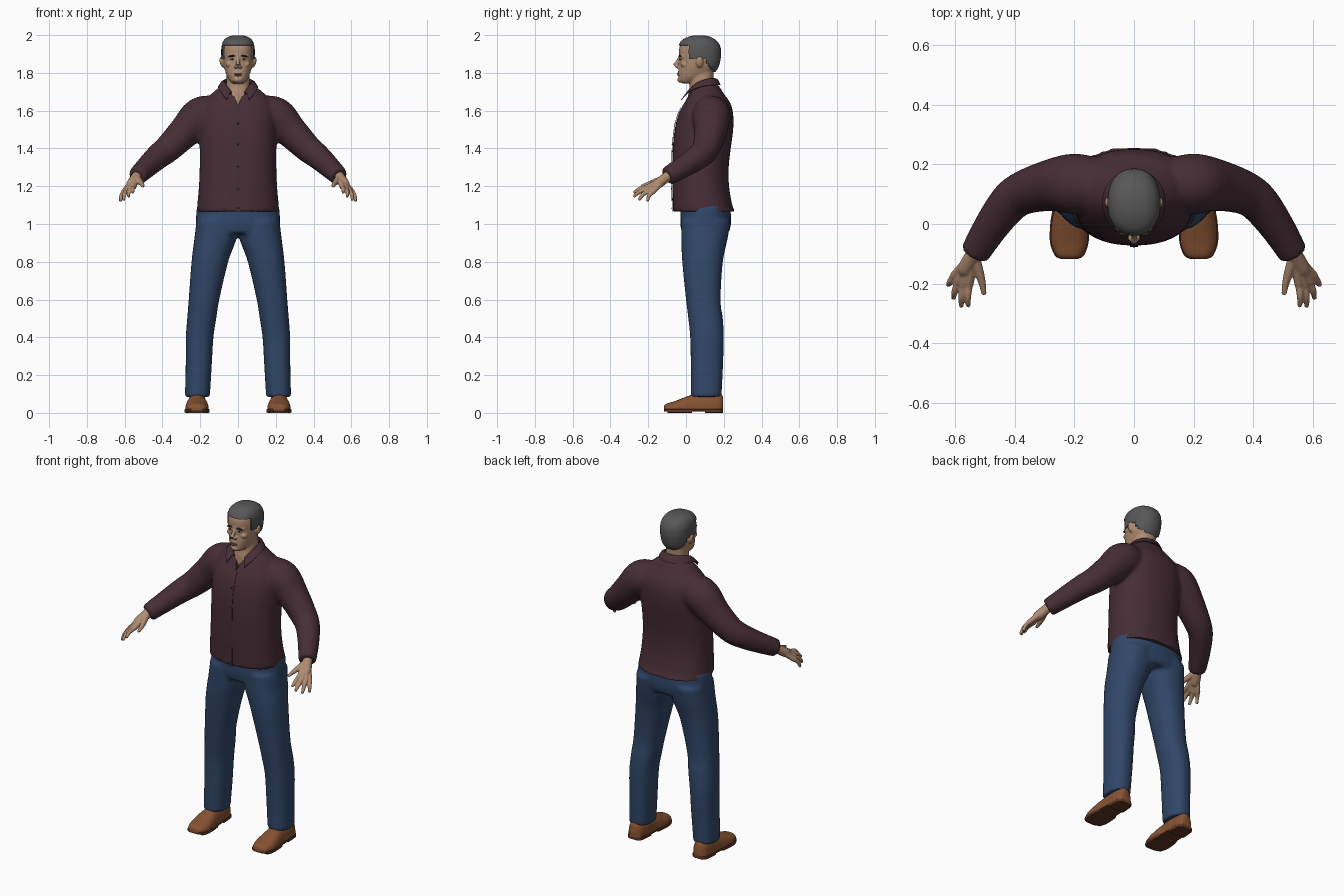
import bpy, bmesh, math
from mathutils import Vector, Matrix

cube = bpy.data.objects.get("Cube")
if cube:
    bpy.data.objects.remove(cube, do_unlink=True)


def material(name, rgb):
    m = bpy.data.materials.new(name)
    m.use_nodes = True
    m.diffuse_color = (*rgb, 1)
    m.node_tree.nodes["Principled BSDF"].inputs["Base Color"].default_value = (*rgb, 1)
    return m


SKIN = material("skin", (.43, .26, .165))
HAIR = material("grey_hair", (.095, .095, .095))
BROW = material("dark_brow", (.03, .025, .022))
LIPS = material("lips", (.27, .13, .095))
EYE = material("eye_white", (.42, .38, .34))
SHIRT = material("burgundy_cloth", (.062, .027, .036))
TRIM = material("dark_burgundy", (.042, .018, .025))
DENIM = material("blue_denim", (.03, .062, .14))
LEATHER = material("brown_leather", (.24, .085, .032))
SOLE = material("dark_sole", (.11, .04, .018))


def resample(rows, n):
    """Smooth curve through rows of numbers."""
    rows = [rows[0]] + list(rows) + [rows[-1]]
    spans, out = len(rows) - 3, []
    for k in range(n + 1):
        f = k / n * spans
        i = min(int(f), spans - 1)
        t = f - i
        out.append([b + .5 * t * (c - a + t * (2*a - 5*b + 4*c - d + t * (3*(b - c) + d - a)))
                    for a, b, c, d in zip(*rows[i:i + 4])])
    return out


def oval(centre, u, v, power=2.3, n=40):
    ring = []
    for k in range(n):
        c, s = math.cos(math.tau * k / n), math.sin(math.tau * k / n)
        ring.append(centre + u * math.copysign(abs(c) ** (2 / power), c)
                    + v * math.copysign(abs(s) ** (2 / power), s))
    return ring


def loft(bm, rings):
    loops = [[bm.verts.new(p) for p in r] for r in rings]
    n = len(loops[0])
    for a, b in zip(loops, loops[1:]):
        for k in range(n):
            bm.faces.new((a[k], a[(k + 1) % n], b[(k + 1) % n], b[k]))
    caps = [bm.faces.new(loops[0][::-1]), bm.faces.new(loops[-1])]
    bmesh.ops.triangulate(bm, faces=caps)


def stack(bm, rows, steps=40, side=1, power=2.3):
    """Level ovals; row = height, front, back, half width, centre x."""
    loft(bm, [oval(Vector((side * x, (f + b) / 2, z)), Vector((w, 0, 0)),
                   Vector((0, (b - f) / 2, 0)), power)
              for z, f, b, w, x in resample([(*r, 0)[:5] for r in rows], steps)])


def tube(bm, rows, side=1, steps=24, n=24):
    """Round limb; row = x, y, z, radius."""
    pts = [(Vector((side * x, y, z)), r) for x, y, z, r in resample(rows, steps)]
    rings = []
    for i, (p, r) in enumerate(pts):
        d = (pts[min(i + 1, steps)][0] - pts[max(i - 1, 0)][0]).normalized()
        u = d.cross(Vector((0, .6, .8))).normalized()
        rings.append(oval(p, u * r, d.cross(u) * r, 2, n))
    loft(bm, rings)


def blob(bm, centre, radii, tilt=0):
    m = Matrix.Translation(centre) @ Matrix.Rotation(tilt, 4, 'Y') @ Matrix.Diagonal((*radii, 1))
    bmesh.ops.create_uvsphere(bm, u_segments=20, v_segments=12, radius=1, matrix=m)


def finish(name, bm, mat, fuse=0, smooth=0, cutter=None, mirror=False, thick=0, angle=50):
    bmesh.ops.recalc_face_normals(bm, faces=bm.faces)
    me = bpy.data.meshes.new(name)
    bm.to_mesh(me)
    bm.free()
    me.materials.append(mat)
    ob = bpy.data.objects.new(name, me)
    bpy.context.collection.objects.link(ob)
    if fuse:
        m = ob.modifiers.new("fuse", 'REMESH')
        m.mode, m.voxel_size = 'VOXEL', fuse
        m = ob.modifiers.new("soften", 'SMOOTH')
        m.factor, m.iterations = .5, smooth
    if cutter:
        m = ob.modifiers.new("opening", 'BOOLEAN')
        m.operation, m.object = 'DIFFERENCE', cutter
    if thick:
        m = ob.modifiers.new("thickness", 'SOLIDIFY')
        m.thickness, m.offset = thick, 1
    if mirror:
        ob.modifiers.new("mirror", 'MIRROR').use_mirror_merge = False
    # Bake the modifiers so that shading follows the final surface
    deps = bpy.context.evaluated_depsgraph_get()
    ob.data = bpy.data.meshes.new_from_object(ob.evaluated_get(deps))
    ob.modifiers.clear()
    bpy.ops.object.select_all(action='DESELECT')
    ob.select_set(True)
    bpy.context.view_layer.objects.active = ob
    bpy.ops.object.shade_smooth_by_angle(angle=math.radians(angle))
    return ob


# Shirt: torso and sleeves fused, with an open neck
torso = [(1.065, -.07, .262, .218), (1.1, -.07, .245, .216), (1.2, -.072, .228, .207),
         (1.3, -.072, .226, .203), (1.4, -.07, .237, .203), (1.5, -.06, .25, .205),
         (1.58, -.04, .25, .2), (1.64, -.01, .235, .18), (1.69, .02, .2, .14),
         (1.73, .04, .175, .09), (1.75, .05, .155, .065)]
sleeve = [(.12, .13, 1.59, .09), (.2, .135, 1.57, .102), (.28, .13, 1.49, .087),
          (.37, .105, 1.4, .074), (.42, .07, 1.36, .068), (.48, -.01, 1.305, .059),
          (.535, -.1, 1.252, .05)]
bm = bmesh.new()
loft(bm, [[Vector((x, y, z)) for x, z in ((-.05, 1.77), (.05, 1.77), (0, 1.62))] for y in (-.3, .08)])
cutter = finish("neck_cutter", bm, SHIRT)
cutter.hide_render = True
bm = bmesh.new()
stack(bm, torso)
for s in (1, -1):
    tube(bm, sleeve, s)
finish("shirt", bm, SHIRT, .011, 5, cutter)
bpy.data.objects.remove(cutter, do_unlink=True)

# Collar: folded band around the neck, longer at the front points
bm = bmesh.new()
grid = []
for k in range(41):
    a = math.radians(150) * (k / 20 - 1)
    u = (k / 20 - 1) ** 2
    top = 1.77 - .07 * u ** 1.5
    grid.append([bm.verts.new((r * math.sin(a), .08 + r * math.cos(a), z)) for r, z in
                 ((.068, top - .035), (.075, top), (.087, top - .008), (.1 + .02 * u * u, 1.735 - .08 * u * u))])
for a, b in zip(grid, grid[1:]):
    for j in range(3):
        bm.faces.new((a[j], b[j], b[j + 1], a[j + 1]))
finish("collar", bm, SHIRT, thick=.004)

# Button strip and buttons
front = resample([r[:2] for r in torso[:8]], 30)
bm = bmesh.new()
strip = [[bm.verts.new((x, y - .002, z)) for x in (-.013, .013)] for z, y in front if z < 1.63]
for a, b in zip(strip, strip[1:]):
    bm.faces.new((a[0], a[1], b[1], b[0]))
finish("button_strip", bm, SHIRT, thick=.003)
bm = bmesh.new()
for z, y in front[3:-3:5]:
    blob(bm, (0, y - .004, z), (.005, .003, .005))
finish("buttons", bm, TRIM)

# Trousers
bm = bmesh.new()
stack(bm, [(.95, -.02, .225, .2), (1.0, -.03, .238, .222), (1.1, -.03, .235, .218)])
leg = [(.085, .025, .188, .066, .215), (.25, .025, .196, .069, .208), (.4, .022, .2, .073, .203),
       (.5, .012, .195, .077, .192), (.6, 0, .183, .081, .18), (.8, -.02, .195, .097, .149),
       (.93, -.025, .222, .112, .118), (1.02, -.025, .235, .108, .112)]
for s in (1, -1):
    stack(bm, leg, side=s)
finish("trousers", bm, DENIM, .011, 4)

# Shoes: row = distance along y, half width, top height
shoe = [(-.117, .025, .035), (-.105, .045, .048), (-.06, .061, .062), (0, .06, .085),
        (.05, .053, .1), (.12, .05, .112), (.175, .044, .105), (.195, .028, .09)]
bm = bmesh.new()
loft(bm, [[Vector((p.x, p.y, max(p.z, .014))) for p in
           oval(Vector((.217, y, .02)), Vector((w, 0, 0)), Vector((0, 0, top - .02)), 2.4)]
          for y, w, top in resample(shoe, 30)])
finish("shoes", bm, LEATHER, mirror=True)
bm = bmesh.new()
for y0, y1, low in ((-.122, .2, .008), (-.1, .04, 0), (.1, .196, 0)):
    rows = [(y, w + .004) for y, w, top in resample(shoe, 40) if y0 <= y <= y1]
    loft(bm, [oval(Vector((.217, y, (.02 + low) / 2)), Vector((w, 0, 0)),
                   Vector((0, 0, (.02 - low) / 2)), 8) for y, w in rows])
finish("shoe_soles", bm, SOLE, mirror=True)

# Hands: palm and fingers fused
wrist = (.537, -.1, 1.25)
fingers = [((.553, -.205, 1.195), (.556, -.277, 1.165)), ((.573, -.207, 1.185), (.579, -.278, 1.143)),
           ((.591, -.196, 1.176), (.606, -.25, 1.126)), ((.605, -.176, 1.17), (.623, -.205, 1.12))]
bm = bmesh.new()
tube(bm, [(.525, -.08, 1.262, .03), (*wrist, .027), (.565, -.15, 1.212, .026), (.575, -.17, 1.2, .015)])
for knuckle, tip in fingers:
    tube(bm, [(*wrist, .017), (*knuckle, .0145)])
    bend = [(a + b) / 2 + c for a, b, c in zip(knuckle, tip, (.003, -.004, .006))]
    tube(bm, [(*knuckle, .0125), (*bend, .011), (*tip, .0075)])
tube(bm, [(*wrist, .018), (.517, -.17, 1.222, .015), (.508, -.205, 1.21, .0115), (.503, -.237, 1.2, .008)])
finish("hands", bm, SKIN, .004, 2, mirror=True)

# Head, neck, nose, brow, chin and ears fused
skull = [(1.745, -.02, .03, .025), (1.755, -.035, .06, .04), (1.78, -.04, .11, .057),
         (1.81, -.04, .148, .068), (1.84, -.035, .167, .076), (1.88, -.035, .176, .08),
         (1.91, -.037, .178, .081), (1.94, -.033, .173, .079), (1.968, -.015, .153, .069),
         (1.985, .02, .12, .046), (1.991, .05, .09, .02)]
bm = bmesh.new()
stack(bm, skull)
stack(bm, [(1.58, .04, .15, .09), (1.64, .012, .15, .08), (1.69, .012, .15, .066),
           (1.74, .02, .145, .062), (1.82, .02, .145, .06)])
tube(bm, [(0, -.028, 1.89, .009), (0, -.045, 1.86, .009), (0, -.059, 1.838, .013)])
tube(bm, [(-.055, -.012, 1.888, .008), (0, -.029, 1.893, .01), (.055, -.012, 1.888, .008)])
blob(bm, (0, -.028, 1.764), (.026, .018, .016))
blob(bm, (0, -.034, 1.798), (.024, .011, .014))
for s in (1, -1):
    blob(bm, (s * .012, -.047, 1.832), (.009, .012, .008))
    blob(bm, (s * .045, -.008, 1.845), (.02, .02, .016))
    blob(bm, (s * .084, .072, 1.858), (.013, .02, .03), s * .2)
finish("head", bm, SKIN, .005, 2)

# Short hair: shell over the skull, trimmed along the hairline
def hairline(y):
    if y < .02:
        return 1.945
    if y < .1:
        return 1.872
    return 1.865 - (y - .1) * 1.25


bm = bmesh.new()
stack(bm, skull, 70)
bare = [f for f in bm.faces if f.calc_center_median().z < hairline(f.calc_center_median().y)]
bmesh.ops.delete(bm, geom=bare, context='FACES')
finish("hair", bm, HAIR, thick=.008)

# Face details
for name, mat, centre, radii, tilt in (
        ("eyebrows", BROW, (.033, -.033, 1.889), (.019, .007, .0045), .1),
        ("eyes", EYE, (.031, -.027, 1.872), (.012, .008, .005), 0),
        ("pupils", BROW, (.031, -.032, 1.872), (.0055, .0045, .0048), 0)):
    bm = bmesh.new()
    blob(bm, centre, radii, tilt)
    finish(name, bm, mat, mirror=True)
bm = bmesh.new()
for z, depth in ((1.796, -.041), (1.787, -.039)):
    blob(bm, (0, depth, z), (.022, .007, .005))
finish("lips", bm, LIPS)
